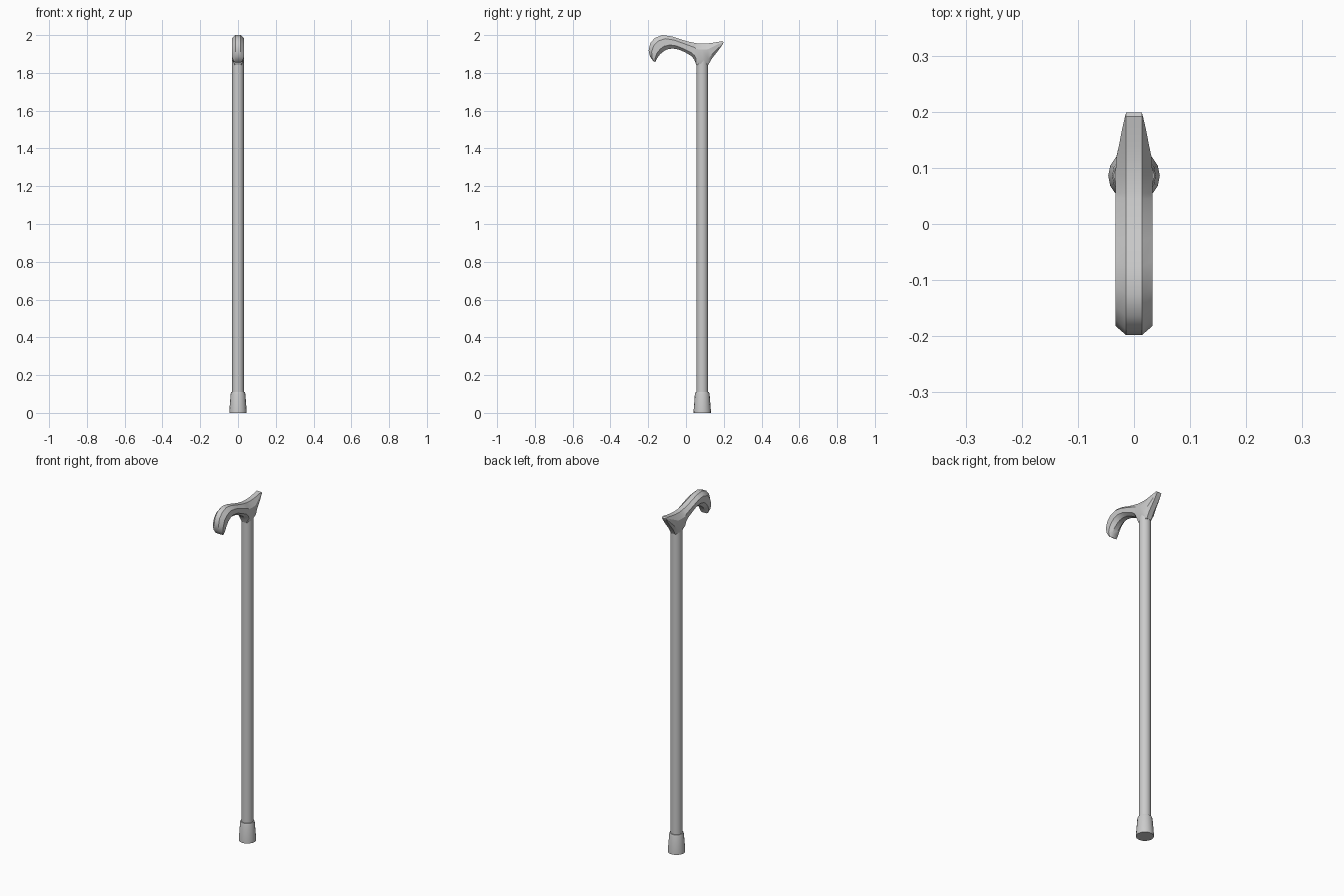
import bpy, bmesh, math

if "Cube" in bpy.data.objects:
    bpy.data.objects.remove(bpy.data.objects["Cube"])

SHAFT_Y = 0.086
SIDES = 16


def make_object(name, bm, angle=30):
    bmesh.ops.recalc_face_normals(bm, faces=bm.faces)
    mesh = bpy.data.meshes.new(name)
    bm.to_mesh(mesh)
    bm.free()
    ob = bpy.data.objects.new(name, mesh)
    bpy.context.collection.objects.link(ob)
    bpy.ops.object.select_all(action='DESELECT')
    ob.select_set(True)
    bpy.context.view_layer.objects.active = ob
    bpy.ops.object.shade_smooth_by_angle(angle=math.radians(angle))
    return ob


def loft(name, rings):
    """Skin a list of equal-length closed rings and cap both ends."""
    bm = bmesh.new()
    loops = [[bm.verts.new(p) for p in ring] for ring in rings]
    n = len(loops[0])
    for a, b in zip(loops, loops[1:]):
        for i in range(n):
            j = (i + 1) % n
            bm.faces.new((a[i], a[j], b[j], b[i]))
    bm.faces.new(loops[0])
    bm.faces.new(loops[-1])
    return make_object(name, bm)


def circle(r, z):
    return [(r * math.cos(2 * math.pi * i / SIDES),
             SHAFT_Y + r * math.sin(2 * math.pi * i / SIDES), z) for i in range(SIDES)]


# Rubber foot and straight shaft
loft("rubber_foot", [circle(r, z) for r, z in
                     [(0.046, 0), (0.046, 0.008), (0.039, 0.1), (0.036, 0.11), (0.03, 0.11)]])
loft("shaft", [circle(0.031, 0.02), circle(0.031, 1.89)])

# Handle stations: top y, top z, bottom y, bottom z, side half width, bottom half width
stations = [
    (-.173, 1.862, -.163, 1.856, .022, .014),
    (-.190, 1.885, -.153, 1.877, .031, .014),
    (-.198, 1.918, -.138, 1.898, .033, .014),
    (-.189, 1.958, -.117, 1.915, .033, .014),
    (-.165, 1.985, -.097, 1.925, .033, .014),
    (-.125, 2.000, -.070, 1.929, .033, .014),
    (-.075, 1.993, -.040, 1.924, .033, .014),
    (-.030, 1.978, -.005, 1.909, .033, .014),
    (.015, 1.965, .030, 1.888, .033, .014),
    (.045, 1.959, .045, 1.868, .033, .014),
    (.055, 1.957, .054, 1.842, .033, .014),
    (.086, 1.955, .086, 1.838, .033, .028),
    (.115, 1.956, .118, 1.842, .032, .014),
    (.140, 1.959, .137, 1.876, .027, .014),
    (.170, 1.964, .170, 1.917, .021, .014),
    (.192, 1.968, .190, 1.945, .016, .013),
    (.199, 1.962, .196, 1.954, .014, .013),
]


def handle_ring(ty, tz, by, bz, w, bw):
    half = [(0.014, 0.0), (w, 0.27), (w, 0.73), (bw, 1.0)]
    pts = half + [(-x, t) for x, t in reversed(half)]
    return [(x, ty + (by - ty) * t, tz + (bz - tz) * t) for x, t in pts]


# Curved derby handle with chamfered edges
loft("handle", [handle_ring(*s) for s in stations])
